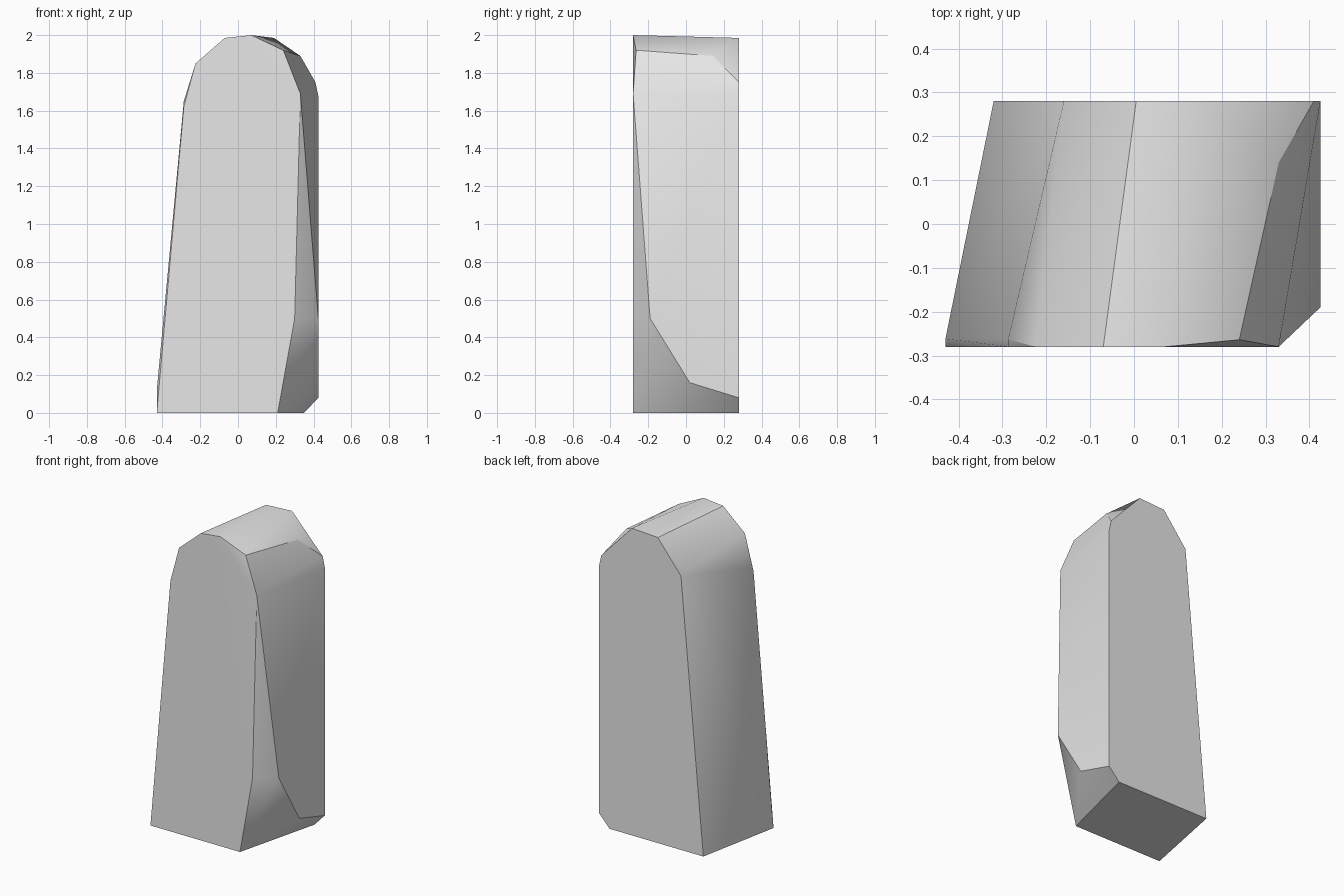
import bpy, bmesh, math

cube = bpy.data.objects.get("Cube")
if cube:
    bpy.data.objects.remove(cube, do_unlink=True)

# One plain stone colour
stone = bpy.data.materials.new("stone_grey")
stone.use_nodes = True
grey = (0.8, 0.8, 0.8, 1.0)
stone.diffuse_color = grey
stone.node_tree.nodes["Principled BSDF"].inputs["Base Color"].default_value = grey

FRONT, BACK = -0.28, 0.28

# Flat front outline (x, z)
front = [(-0.43, 0), (-0.287, 1.62), (-0.225, 1.85), (-0.07, 1.985),
         (0.07, 2.0), (0.33, 1.69), (0.30, 0.5), (0.21, 0)]
# Flat back outline (x, z)
back = [(-0.32, 0), (-0.16, 1.77), (0.005, 1.975), (0.19, 1.985),
        (0.41, 1.75), (0.425, 1.68), (0.425, 0.08), (0.35, 0)]
# Chipped corners between the two faces (x, y, z)
chips = [(-0.43, -0.262, 0.12), (-0.287, -0.263, 1.65), (0.24, -0.264, 1.92),
         (0.33, 0.14, 1.89), (0.425, -0.19, 0.5), (0.425, 0.02, 0.16)]

# Hewn standing slab: a convex block wrapped around the outlines
bm = bmesh.new()
for outline, y in ((front, FRONT), (back, BACK)):
    for x, z in outline:
        bm.verts.new((x, y, z))
for corner in chips:
    bm.verts.new(corner)
hull = bmesh.ops.convex_hull(bm, input=bm.verts)
loose = {v for v in hull["geom_interior"] + hull["geom_unused"]
         if isinstance(v, bmesh.types.BMVert)}
bmesh.ops.delete(bm, geom=list(loose), context="VERTS")
bmesh.ops.dissolve_limit(bm, angle_limit=math.radians(1),
                         verts=bm.verts, edges=bm.edges)
bmesh.ops.recalc_face_normals(bm, faces=bm.faces)

mesh = bpy.data.meshes.new("stone_slab")
bm.to_mesh(mesh)
bm.free()
mesh.materials.append(stone)
slab = bpy.data.objects.new("stone_slab", mesh)
bpy.context.collection.objects.link(slab)

# Soft shading over shallow facets, crisp main edges
bpy.ops.object.select_all(action="DESELECT")
slab.select_set(True)
bpy.context.view_layer.objects.active = slab
bpy.ops.object.shade_smooth_by_angle(angle=math.radians(30))
